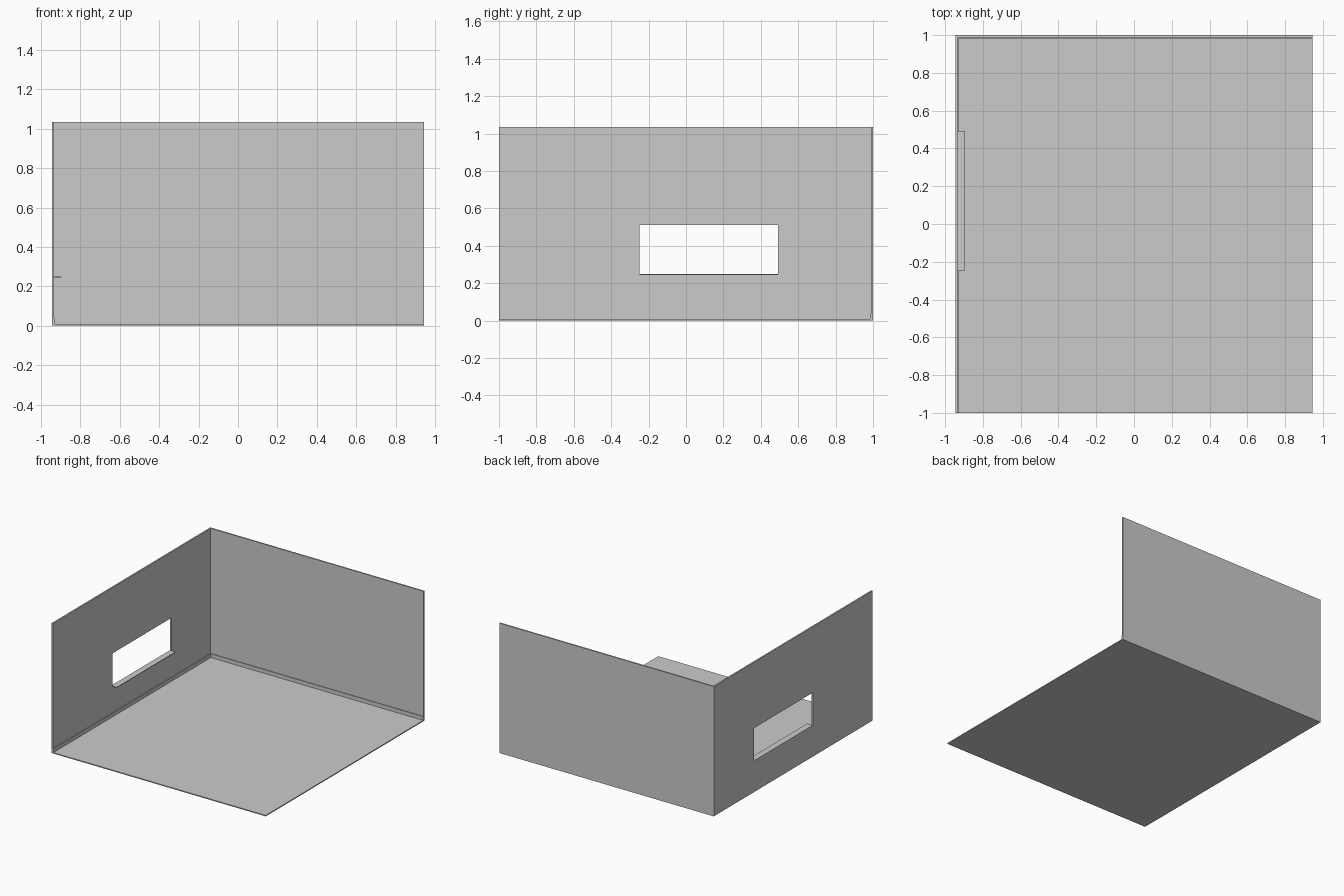
import bpy

if "Cube" in bpy.data.objects:
    bpy.data.objects.remove(bpy.data.objects["Cube"])

X, Y, H = 0.945, 1.0, 1.035      # half width, half depth, wall height
T = 0.012                        # wall thickness
FLOOR = 0.008                    # floor thickness
SKIRT_H, SKIRT_D = 0.038, 0.005  # skirting board height and depth
WIN_Y, WIN_Z = (-0.248, 0.492), (0.246, 0.51)


def box(name, x, y, z):
    """Axis-aligned box from (min, max) ranges."""
    bpy.ops.mesh.primitive_cube_add(size=1)
    ob = bpy.context.object
    ob.name = ob.data.name = name
    for v in ob.data.vertices:
        v.co = [r[0] if c < 0 else r[1] for c, r in zip(v.co, (x, y, z))]
    return ob


# Floor slab
box("floor", (-X, X), (-Y, Y), (0, FLOOR))

# Back wall and left wall, meeting at the back left corner
box("back_wall", (-X, X), (Y - T, Y), (FLOOR, H))
left_wall = box("left_wall", (-X, -X + T), (-Y, Y - T), (FLOOR, H))

# Window opening through the left wall
cutter = box("window_cutter", (-X - 0.1, -X + 0.1), WIN_Y, WIN_Z)
cutter.hide_render = True
cutter.display_type = 'WIRE'
cut = left_wall.modifiers.new("window_opening", 'BOOLEAN')
cut.operation = 'DIFFERENCE'
cut.solver = 'EXACT'
cut.object = cutter

# Thin window sill lining the opening and projecting into the room
box("window_sill", (-X, -X + 0.05), WIN_Y, (WIN_Z[0] - 0.001, WIN_Z[0] + 0.004))

# Skirting boards along the foot of both walls
box("back_skirting", (-X + T, X), (Y - T - SKIRT_D, Y - T), (FLOOR, SKIRT_H))
box("left_skirting", (-X + T, -X + T + SKIRT_D), (-Y, Y - T - SKIRT_D), (FLOOR, SKIRT_H))
